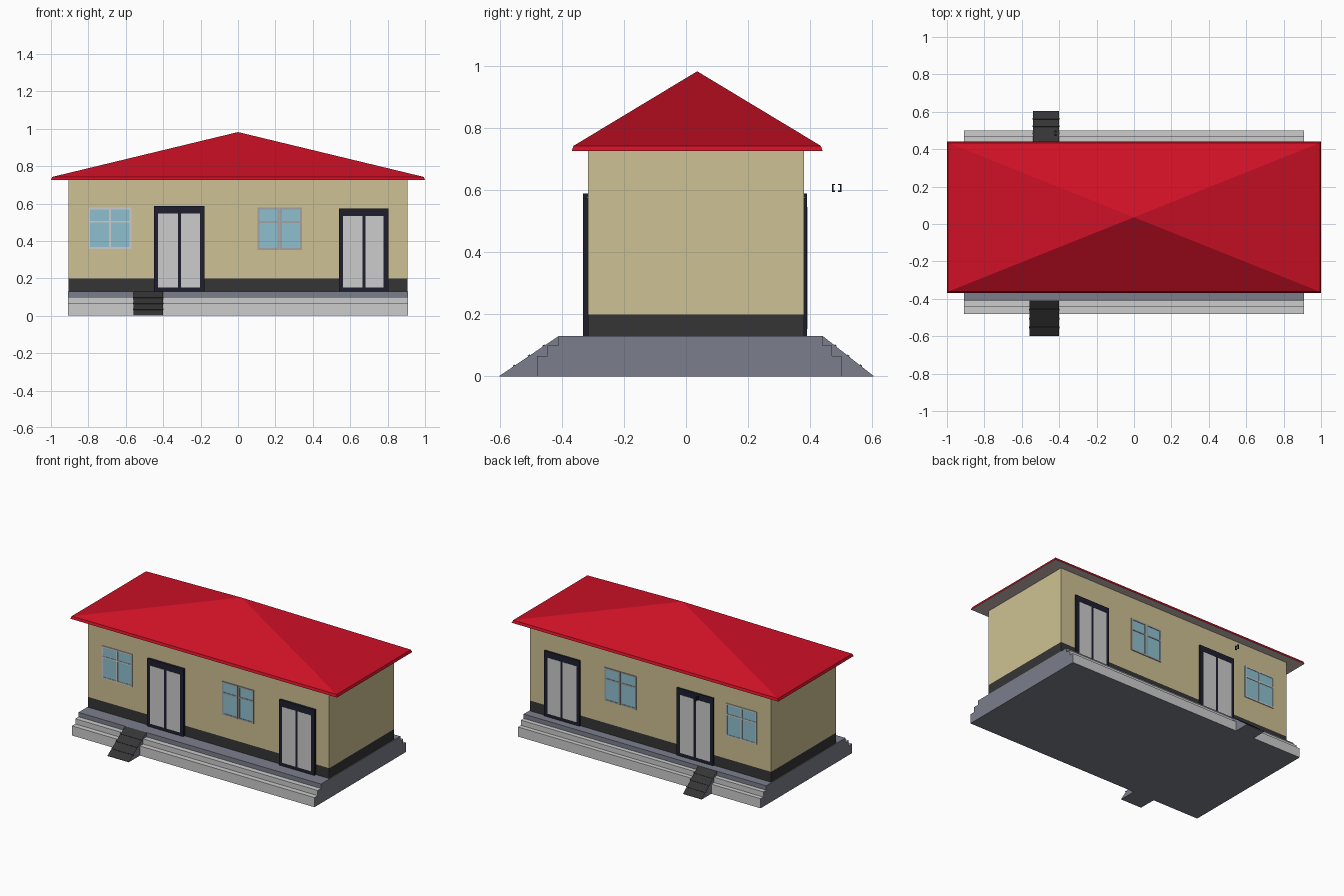
import bpy, bmesh
from mathutils import Vector

if "Cube" in bpy.data.objects:
    bpy.data.objects.remove(bpy.data.objects["Cube"], do_unlink=True)


def material(name, hex_code):
    rgb = [int(hex_code[i:i + 2], 16) / 255 for i in (0, 2, 4)]
    colour = [c / 12.92 if c < 0.04 else ((c + 0.055) / 1.055) ** 2.4 for c in rgb] + [1]
    mat = bpy.data.materials.new(name)
    mat.use_nodes = True
    mat.diffuse_color = colour
    mat.node_tree.nodes["Principled BSDF"].inputs["Base Color"].default_value = colour
    return mat


RED = material("roof red", "CC1026")
CREAM = material("wall cream", "CEC193")
DARK = material("charcoal", "353535")
SLATE = material("slate grey", "7B7F8C")
LIGHT = material("light grey", "CCCCCC")
NAVY = material("dark navy", "1E1F2F")
GLASS = material("window blue", "8FC0CF")
SOFFIT = material("soffit beige", "CBBEB6")
GREY = material("frame grey", "A2A2A2")


def finish(name, bm, mats, rule=None):
    bmesh.ops.recalc_face_normals(bm, faces=bm.faces)
    bm.normal_update()
    if rule:
        for f in bm.faces:
            f.material_index = rule(f)
    mesh = bpy.data.meshes.new(name)
    bm.to_mesh(mesh)
    bm.free()
    for m in mats:
        mesh.materials.append(m)
    obj = bpy.data.objects.new(name, mesh)
    bpy.context.collection.objects.link(obj)
    return obj


def prism(name, profile, x0, x1, mats, rule=None):
    """Extrude a (y, z) profile along x."""
    bm = bmesh.new()
    face = bm.faces.new([bm.verts.new((x0, y, z)) for y, z in profile])
    new = bmesh.ops.extrude_face_region(bm, geom=[face])["geom"]
    bmesh.ops.translate(bm, vec=(x1 - x0, 0, 0),
                        verts=[v for v in new if isinstance(v, bmesh.types.BMVert)])
    return finish(name, bm, mats, rule)


def box(name, x, y, z, mat):
    return prism(name, [(y[0], z[0]), (y[1], z[0]), (y[1], z[1]), (y[0], z[1])],
                 x[0], x[1], [mat])


# Stepped platform with pale steps along front and back
steps = [(-0.48, 0), (-0.48, 0.065), (-0.445, 0.065), (-0.445, 0.1), (-0.41, 0.1),
         (-0.41, 0.13), (0.44, 0.13), (0.44, 0.1), (0.47, 0.1), (0.47, 0.065),
         (0.5, 0.065), (0.5, 0)]


def step_colour(f):
    z = f.calc_center_median().z
    return int(abs(f.normal.x) < 0.5 and 0.001 < z < 0.105)


prism("platform", steps, -0.91, 0.91, [SLATE, LIGHT], step_colour)

# Walls over a dark plinth
FRONT, BACK = -0.315, 0.38
box("plinth", (-0.905, 0.905), (FRONT, BACK), (0.13, 0.2), DARK)
box("walls", (-0.905, 0.905), (FRONT, BACK), (0.2, 0.726), CREAM)

# Pyramid roof with a narrow fascia and a pale soffit
bm = bmesh.new()
rings = []
for half_x, half_y, z in ((1.0, 0.404, 0.725), (0.994, 0.398, 0.742)):
    rings.append([bm.verts.new((sx * half_x, 0.036 + sy * half_y, z))
                  for sx, sy in ((-1, -1), (1, -1), (1, 1), (-1, 1))])
apex = bm.verts.new((0, 0.036, 0.982))
bm.faces.new(rings[0])
for i in range(4):
    j = (i + 1) % 4
    bm.faces.new((rings[0][i], rings[0][j], rings[1][j], rings[1][i]))
    bm.faces.new((rings[1][i], rings[1][j], apex))
finish("roof", bm, [RED, SOFFIT], lambda f: int(f.normal.z < -0.9))


# Ramps with cross ribs
def ramp(side, top_y, end_y, x0, x1):
    top, end = Vector((top_y, 0.13)), Vector((end_y, 0.002))
    prism(side + "_ramp", [top, end, (end_y, 0), (top_y, 0)], x0, x1, [SLATE, DARK],
          lambda f: int(f.normal.z > 0.2))
    along = (end - top).normalized()
    out = Vector((-along.y, along.x))
    if out.y < 0:
        out = -out
    for n in range(1, 4):
        p = top.lerp(end, n / 4)
        a, b = p - along * 0.004, p + along * 0.004
        prism(f"{side}_ramp_rib_{n}", [a, b, b + out * 0.003, a + out * 0.003],
              x0 - 0.002, x1 + 0.003, [DARK])


ramp("front", -0.41, -0.6, -0.56, -0.40)
ramp("back", 0.44, 0.603, -0.54, -0.40)


def wall_span(side, near, far):
    """Depth range measured outward from the front or back wall."""
    return (FRONT - far, FRONT - near) if side == "front" else (BACK + near, BACK + far)


def frame(name, x, z, y, width, mat, mid=None):
    """Rectangular border made of four bars."""
    box(name + "_left_bar", (x[1] - width, x[1]), y, z, mat)
    box(name + "_right_bar", (x[0], x[0] + width), y, z, mat)
    inner = (x[0] + width, x[1] - width)
    box(name + "_top_bar", inner, y, (z[1] - width, z[1]), mat)
    box(name + "_bottom_bar", inner, y, (z[0], z[0] + width), mat)
    if mid:
        box(name + "_crossbar", inner, y, (mid - width / 2, mid + width / 2), mat)


# Double doors: dark surround with two pale panels
def door(name, side, x, top):
    depth = 0.016 if side == "front" else 0.01
    box(name + "_surround", x, wall_span(side, -0.01, depth), (0.13, top), NAVY)
    centre = (x[0] + x[1]) / 2
    for label, a, b in (("right", x[0] + 0.022, centre - 0.008),
                        ("left", centre + 0.008, x[1] - 0.026)):
        box(f"{name}_{label}_panel", (a, b), wall_span(side, depth - 0.002, depth + 0.001),
            (0.152, top - 0.042), LIGHT)


# Windows: glass plate, border and glazing bars
def window(name, side, x, z, mat, sashes):
    box(name + "_glass", x, wall_span(side, -0.005, 0.002), z, GLASS)
    y = wall_span(side, 0, 0.005)
    centre, mid = (x[0] + x[1]) / 2, z[0] + 0.66 * (z[1] - z[0])
    if sashes:
        frame(name + "_right_sash", (x[0], centre - 0.002), z, y, 0.01, mat, mid)
        frame(name + "_left_sash", (centre + 0.002, x[1]), z, y, 0.01, mat, mid)
    else:
        frame(name, x, z, y, 0.009, mat, mid)
        box(name + "_mullion", (centre - 0.005, centre + 0.005), y, z, mat)


for side in ("front", "back"):
    shift = 0 if side == "front" else -0.025
    window(side + "_right_window", side, (-0.8, -0.57), (0.358, 0.578), LIGHT, False)
    window(side + "_left_window", side, (0.105, 0.342), (0.352, 0.578), GREY, True)
    door(side + "_right_door", side, (-0.45 + shift, -0.178 + shift), 0.588)
    door(side + "_left_door", side, (0.54 + shift / 2, 0.805 + shift / 2), 0.574)

# Small pair of brackets standing off the back wall
for label, y, lip in (("inner", 0.472, 0.008), ("outer", 0.498, -0.008)):
    ends = sorted((y, y + lip))
    box(label + "_bracket", (-0.425, -0.415), (y - 0.002, y + 0.002), (0.594, 0.62), NAVY)
    for tag, z in (("lower", 0.594), ("upper", 0.616)):
        box(f"{label}_bracket_{tag}_lip", (-0.425, -0.415), ends, (z, z + 0.004), NAVY)
